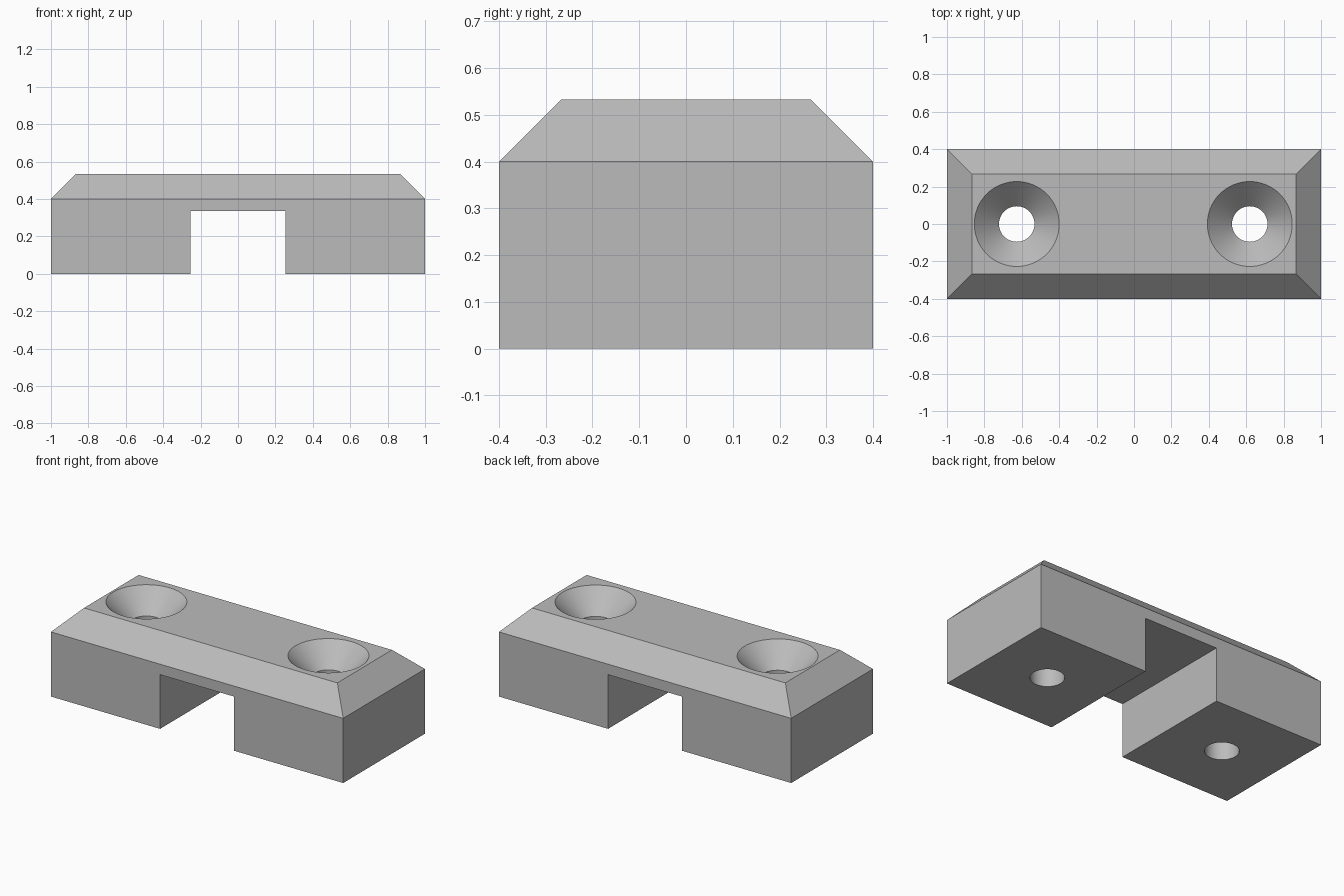
import bpy
import bmesh
from mathutils import Matrix

cube = bpy.data.objects.get("Cube")
if cube:
    bpy.data.objects.remove(cube, do_unlink=True)

HALF_X, HALF_Y = 1.0, 0.4
SIDE_Z, TOP_Z = 0.4, 0.533
CHAMFER = TOP_Z - SIDE_Z
NOTCH_X, NOTCH_Z = 0.253, 0.335
HOLE_R, SINK_R = 0.095, 0.227
HOLE_CENTRES = (-0.627, 0.619)

grey = bpy.data.materials.new("Grey")
grey.use_nodes = True
colour = (0.5, 0.5, 0.5, 1)
grey.diffuse_color = colour
grey.node_tree.nodes["Principled BSDF"].inputs["Base Color"].default_value = colour


def add_object(name, bm):
    bmesh.ops.recalc_face_normals(bm, faces=bm.faces)
    mesh = bpy.data.meshes.new(name)
    bm.to_mesh(mesh)
    bm.free()
    mesh.materials.append(grey)
    obj = bpy.data.objects.new(name, mesh)
    bpy.context.collection.objects.link(obj)
    return obj


# Bridge body: notched front profile extruded to the back
bm = bmesh.new()
half = [(NOTCH_X, NOTCH_Z), (NOTCH_X, 0), (HALF_X, 0), (HALF_X, SIDE_Z)]
profile = half + [(-x, z) for x, z in reversed(half)]
front = bm.faces.new([bm.verts.new((x, -HALF_Y, z)) for x, z in profile])
extruded = bmesh.ops.extrude_face_region(bm, geom=[front])["geom"]
bmesh.ops.translate(bm, vec=(0, 2 * HALF_Y, 0),
                    verts=[v for v in extruded if isinstance(v, bmesh.types.BMVert)])

# Chamfered cap: top face extruded upwards and drawn in on all four sides
top = max(bm.faces, key=lambda f: f.calc_center_median().z)
cap = bmesh.ops.extrude_face_region(bm, geom=[top])["geom"]
bmesh.ops.delete(bm, geom=[top], context='FACES_ONLY')
for v in (g for g in cap if isinstance(g, bmesh.types.BMVert)):
    v.co.x *= (HALF_X - CHAMFER) / HALF_X
    v.co.y *= (HALF_Y - CHAMFER) / HALF_Y
    v.co.z = TOP_Z
body = add_object("mounting_bridge", bm)

# Countersunk screw holes: spun profile used as a cutter
extra = 0.05
sink_z = TOP_Z - (SINK_R - HOLE_R)
outline = [(0, -extra), (HOLE_R, -extra), (HOLE_R, sink_z),
           (SINK_R + extra, TOP_Z + extra), (0, TOP_Z + extra)]
for x in HOLE_CENTRES:
    bm = bmesh.new()
    verts = [bm.verts.new((r, 0, z)) for r, z in outline]
    edges = [bm.edges.new(pair) for pair in zip(verts, verts[1:])]
    bmesh.ops.spin(bm, geom=verts + edges, cent=(0, 0, 0), axis=(0, 0, 1),
                   angle=6.283185307, steps=64)
    bmesh.ops.remove_doubles(bm, verts=bm.verts, dist=0.0001)
    bmesh.ops.transform(bm, matrix=Matrix.Translation((x, 0, 0)), verts=bm.verts)
    cutter = add_object("screw_hole_cutter", bm)
    cutter.hide_render = True
    cut = body.modifiers.new("screw_hole", 'BOOLEAN')
    cut.operation = 'DIFFERENCE'
    cut.solver = 'EXACT'
    cut.object = cutter
    bpy.context.view_layer.objects.active = body
    bpy.ops.object.modifier_apply(modifier=cut.name)
    bpy.data.objects.remove(cutter, do_unlink=True)

# Smooth the round walls, keep the machined edges crisp
bpy.ops.object.select_all(action='DESELECT')
body.select_set(True)
bpy.context.view_layer.objects.active = body
bpy.ops.object.shade_smooth_by_angle(angle=0.5)
